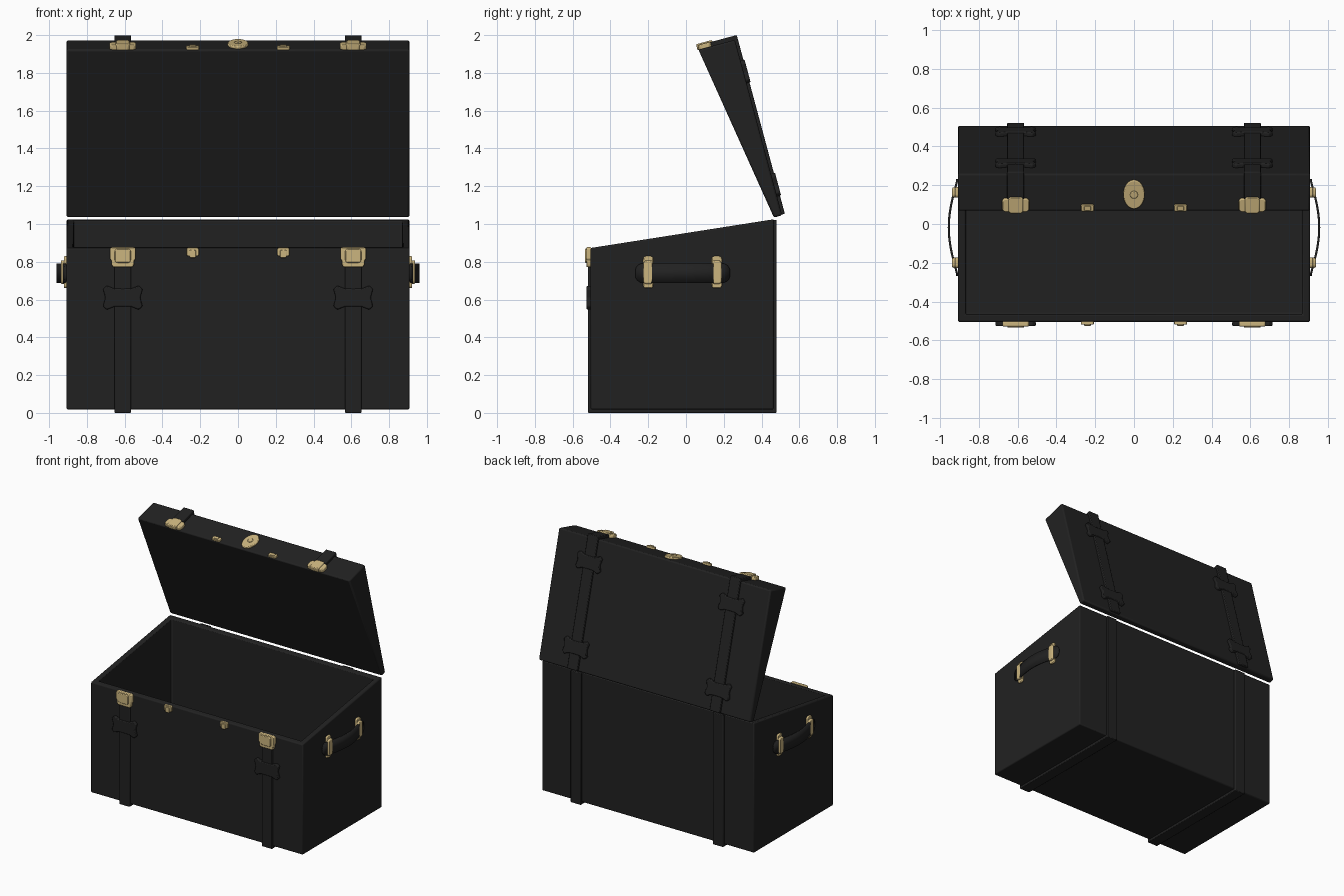
import bpy, bmesh, math
from mathutils import Vector

if "Cube" in bpy.data.objects:
    bpy.data.objects.remove(bpy.data.objects["Cube"])


def material(name, rgb):
    m = bpy.data.materials.new(name)
    m.diffuse_color = (*rgb, 1)
    m.use_nodes = True
    m.node_tree.nodes["Principled BSDF"].inputs["Base Color"].default_value = m.diffuse_color
    return m


BLACK = material("black_leather", (0.0155, 0.0155, 0.0155))
GOLD = material("pale_brass", (0.60, 0.46, 0.21))


def finish(name, bm, mat, bevel=0.0, segments=2, thick=0.0):
    bmesh.ops.recalc_face_normals(bm, faces=bm.faces)
    me = bpy.data.meshes.new(name)
    bm.to_mesh(me)
    bm.free()
    ob = bpy.data.objects.new(name, me)
    bpy.context.collection.objects.link(ob)
    me.materials.append(mat)
    if thick:
        s = ob.modifiers.new("thickness", 'SOLIDIFY')
        s.thickness = thick
        s.offset = 0
    if bevel:
        b = ob.modifiers.new("soft_edges", 'BEVEL')
        b.width = bevel
        b.segments = segments
        b.limit_method = 'ANGLE'
    bpy.ops.object.select_all(action='DESELECT')
    ob.select_set(True)
    bpy.context.view_layer.objects.active = ob
    bpy.ops.object.shade_smooth_by_angle(angle=math.radians(35))
    return ob


def prism(pts, vec):
    """Solid made by sweeping a closed 3D outline along a vector."""
    bm = bmesh.new()
    face = bm.faces.new([bm.verts.new(p) for p in pts])
    new = bmesh.ops.extrude_face_region(bm, geom=[face])['geom']
    bmesh.ops.translate(bm, vec=vec, verts=[v for v in new if isinstance(v, bmesh.types.BMVert)])
    return bm


def plate(name, frame, at, outline, t, mat, bevel):
    """Plate in a frame (a, b, normal); starts slightly under the surface."""
    a, b, n = frame
    pts = [at + a * p + b * q - n * 0.003 for p, q in outline]
    return finish(name, prism(pts, n * (t + 0.003)), mat, bevel)


def rect(w, h, c=0.0, dy=0.0):
    x, y = w / 2, h / 2
    return [(x, c - y + dy), (x, y - c + dy), (x - c, y + dy), (c - x, y + dy),
            (-x, y - c + dy), (-x, c - y + dy), (c - x, dy - y), (x - c, dy - y)]


# Chest body with a hollow inside and a sloping rim
X = 0.908
side = [(-0.505, 0.018), (0.465, 0.018), (0.465, 1.025), (-0.505, 0.873)]
bm = prism([(-X, y, z) for y, z in side], Vector((2 * X, 0, 0)))
top = max(bm.faces, key=lambda f: f.calc_center_median().z)
bmesh.ops.inset_region(bm, faces=[top], thickness=0.04, use_even_offset=True)
floor = bmesh.ops.extrude_discrete_faces(bm, faces=[top])['faces'][0]
for v in floor.verts:
    v.co.z = 0.06
finish("chest_body", bm, BLACK, 0.008)

# Open lid: U runs from hinge to lid front, V points out of the lid top
U = Vector((0, -0.26, 0.9656))
V = Vector((0, 0.9656, 0.26))
O = Vector((0, 0.509, 1.046))
XA = Vector((1, 0, 0))


def lid(x, u, v):
    return O + XA * x + U * u + V * v


wedge = [(0, 0), (0.962, 0), (0.962, -0.2), (0, -0.045)]
finish("lid", prism([lid(-X, u, v) for u, v in wedge], XA * 2 * X), BLACK, 0.01)

FRONT = (XA, Vector((0, 0, 1)), Vector((0, -1, 0)))
LID_TOP = (-XA, U, V)
LID_FRONT = (XA, V, U)

quarter = [(0, 0.047), (0.045, 0.048), (0.085, 0.064), (0.105, 0.045), (0.092, 0)]
bow = quarter + [(x, -y) for x, y in quarter[-2::-1]]
bow += [(-x, y) for x, y in bow[-2:0:-1]]

body_strap = [(-0.519, 0.865), (-0.519, 0), (0.48, 0), (0.48, 1.022),
              (0.46, 1.022), (0.46, 0.023), (-0.5, 0.023), (-0.5, 0.865)]
lid_strap = [(0.004, 0.016), (0.984, 0.016), (0.984, -0.18),
             (0.957, -0.18), (0.957, -0.005), (0.004, -0.005)]

clasp_low = [(0.052, -0.105), (0.06, -0.09), (0.06, -0.07), (0.068, -0.062), (0.068, -0.008), (0.062, 0)]
clasp_low += [(-x, y) for x, y in reversed(clasp_low)]

for sx, tag in ((-1, "left"), (1, "right")):
    x = sx * 0.61
    # Straps around the body and over the lid
    finish("body_strap_" + tag, prism([(x - 0.044, y, z) for y, z in body_strap], XA * 0.088), BLACK, 0.005)
    finish("lid_strap_" + tag, prism([lid(x - 0.044, u, v) for u, v in lid_strap], XA * 0.088), BLACK, 0.005)
    # Bow-shaped strap keepers
    plate("front_keeper_" + tag, FRONT, Vector((x, -0.505, 0.61)), bow, 0.022, BLACK, 0.006)
    for i, u in enumerate((0.165, 0.785)):
        plate(f"lid_keeper_{tag}_{i}", LID_TOP, lid(x, u, 0), bow, 0.022, BLACK, 0.006)
    # Large clasps: base plate and raised centre
    at = Vector((x, -0.505, 0.877))
    plate("body_clasp_" + tag, FRONT, at, clasp_low, 0.023, GOLD, 0.005)
    plate("body_clasp_centre_" + tag, FRONT, at, rect(0.085, 0.075, 0.01, -0.045), 0.03, GOLD, 0.005)
    at = lid(x, 0.962, -0.205)
    plate("lid_clasp_" + tag, LID_FRONT, at, rect(0.14, 0.07, 0.012, 0.042), 0.024, GOLD, 0.005)
    plate("lid_clasp_centre_" + tag, LID_FRONT, at, rect(0.075, 0.088, 0.01, 0.044), 0.031, GOLD, 0.005)
    # Small catches
    x = sx * 0.24
    at = Vector((x, -0.505, 0.875))
    plate("body_catch_" + tag, FRONT, at, rect(0.065, 0.045, 0.006, -0.023), 0.014, GOLD, 0.003)
    plate("body_catch_knob_" + tag, FRONT, at, rect(0.036, 0.042, 0.006, -0.033), 0.02, GOLD, 0.003)
    at = lid(x, 0.962, -0.2)
    plate("lid_catch_" + tag, LID_FRONT, at, rect(0.068, 0.036, 0.006, 0.02), 0.014, GOLD, 0.003)
    plate("lid_catch_knob_" + tag, LID_FRONT, at, rect(0.036, 0.026, 0.005, 0.02), 0.02, GOLD, 0.003)

    # Bowed side handle with rounded ends
    bm = bmesh.new()
    prev = None
    for i in range(33):
        s = math.sin((i / 16 - 1) * math.pi / 2)
        e = max(0.0, (abs(s) - 0.82) / 0.18)
        h = 0.012 + 0.04 * math.sqrt(max(0, 1 - e * e))
        px = sx * (0.911 + 0.044 * (1 - s * s) ** 1.3)
        row = [bm.verts.new((px, -0.018 + 0.25 * s, 0.74 + k * h)) for k in (-1, 1)]
        if prev:
            bm.faces.new((prev[0], prev[1], row[1], row[0]))
        prev = row
    finish("handle_" + tag, bm, BLACK, thick=0.011)
    # Brass handle brackets
    SIDE = (Vector((0, 1, 0)), Vector((0, 0, 1)), XA * sx)
    for j, y in enumerate((-0.2, 0.163)):
        at = Vector((sx * X, y, 0.745))
        plate(f"handle_bracket_{tag}_{j}", SIDE, at, rect(0.054, 0.17, 0.01), 0.014, GOLD, 0.005)
        plate(f"handle_bracket_loop_{tag}_{j}", SIDE, at, rect(0.052, 0.125, 0.01), 0.03, GOLD, 0.008)


# Oval lock plate with a round stud
def oval(rx, ry):
    return [(rx * math.cos(a * math.pi / 16), ry * math.sin(a * math.pi / 16)) for a in range(32)]


at = lid(0, 0.962, -0.108)
plate("lock_plate", LID_FRONT, at, oval(0.055, 0.077), 0.014, GOLD, 0.005)
plate("lock_stud", LID_FRONT, at, oval(0.02, 0.02), 0.02, GOLD, 0.004)
